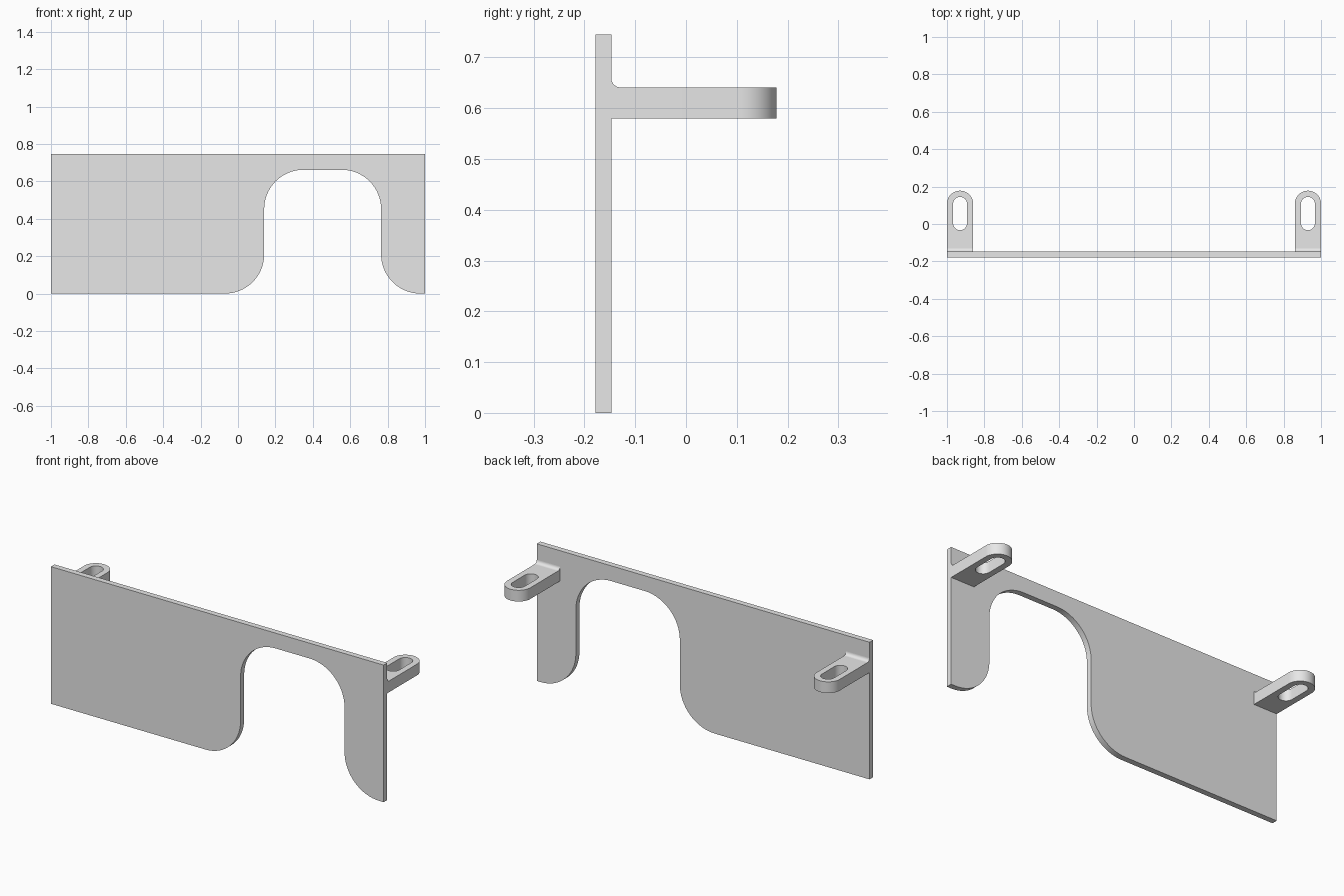
import bpy, bmesh
from math import pi, sin, cos, radians
from mathutils import Vector

if "Cube" in bpy.data.objects:
    bpy.data.objects.remove(bpy.data.objects["Cube"])

grey = bpy.data.materials.new("light_grey")
grey.use_nodes = True
colour = (0.8, 0.8, 0.8, 1)
grey.diffuse_color = colour
grey.node_tree.nodes["Principled BSDF"].inputs["Base Color"].default_value = colour


def arc(cx, cy, r, start, end, steps=16):
    angles = [radians(start + (end - start) * i / steps) for i in range(steps + 1)]
    return [(cx + r * cos(a), cy + r * sin(a)) for a in angles]


def extrude_outline(name, loops, place, depth):
    """Fill the outline (later loops are holes) and extrude it by depth."""
    bm = bmesh.new()
    edges = []
    for loop in loops:
        verts = [bm.verts.new(place(*p)) for p in loop]
        edges += [bm.edges.new((v, verts[i - 1])) for i, v in enumerate(verts)]
    bmesh.ops.triangle_fill(bm, use_beauty=True, use_dissolve=False, edges=edges)
    new = bmesh.ops.extrude_face_region(bm, geom=bm.faces[:])["geom"]
    bmesh.ops.translate(bm, vec=Vector(depth),
                        verts=[g for g in new if isinstance(g, bmesh.types.BMVert)])
    bmesh.ops.recalc_face_normals(bm, faces=bm.faces[:])
    mesh = bpy.data.meshes.new(name)
    bm.to_mesh(mesh)
    bm.free()
    mesh.materials.append(grey)
    obj = bpy.data.objects.new(name, mesh)
    bpy.context.collection.objects.link(obj)
    bpy.ops.object.select_all(action="DESELECT")
    obj.select_set(True)
    bpy.context.view_layer.objects.active = obj
    bpy.ops.object.shade_smooth_by_angle(angle=radians(30))
    return obj


FRONT, BACK, END = -0.178, -0.147, 0.178
HEIGHT, TAB_LOW, TAB_HIGH = 0.745, 0.58, 0.641

# Front plate with a round-cornered opening and flared lower corners
left, right, top, r = 0.14, 0.765, 0.662, 0.21
outline = [(-1, HEIGHT), (-1, 0)]
outline += arc(left - r, r, r, -90, 0)
outline += arc(left + r, top - r, r, 180, 90)
outline += arc(right - r, top - r, r, 90, 0)
outline += arc(right + r, r, r, 180, 270)
outline += [(1, 0), (1, HEIGHT)]
extrude_outline("front_plate", [outline], lambda x, z: (x, FRONT, z), (0, BACK - FRONT, 0))

# Slotted mounting tabs, each with a fillet against the plate
half, slot, fillet = 0.07, 0.037, 0.018
for side, sign in (("left", 1), ("right", -1)):
    cx = sign * (1 - half)
    far = END - half
    tab = [(cx + half, BACK)] + arc(cx, far, half, 0, 180, 32) + [(cx - half, BACK)]
    hole = arc(cx, far, slot, 0, 180, 24) + arc(cx, 0.004, slot, 180, 360, 24)
    extrude_outline(side + "_tab", [tab, hole],
                    lambda x, y: (x, y, TAB_LOW), (0, 0, TAB_HIGH - TAB_LOW))
    corner = [(BACK, TAB_HIGH)] + arc(BACK + fillet, TAB_HIGH + fillet, fillet, 270, 180, 8)
    extrude_outline(side + "_fillet", [corner],
                    lambda y, z: (cx - half, y, z), (2 * half, 0, 0))
